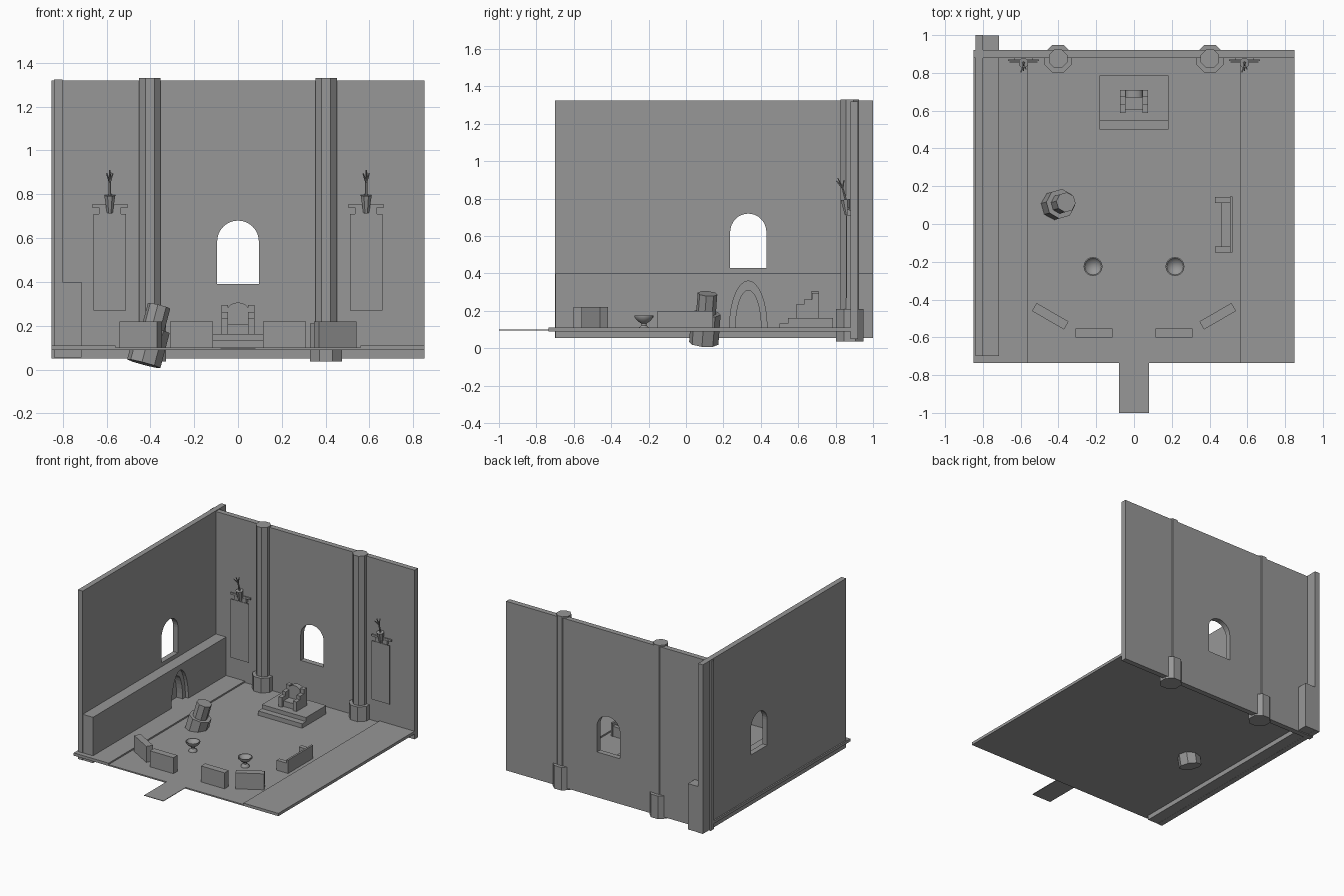
import bpy, bmesh, math
from mathutils import Vector, Matrix

cube = bpy.data.objects.get("Cube")
if cube:
    bpy.data.objects.remove(cube, do_unlink=True)

stone = bpy.data.materials.new("grey stone")
stone.use_nodes = True
stone.diffuse_color = (0.31, 0.31, 0.31, 1)
stone.node_tree.nodes["Principled BSDF"].inputs["Base Color"].default_value = (0.31, 0.31, 0.31, 1)


def finish(name, bm, smooth=False):
    bmesh.ops.recalc_face_normals(bm, faces=bm.faces)
    mesh = bpy.data.meshes.new(name)
    bm.to_mesh(mesh)
    bm.free()
    mesh.materials.append(stone)
    obj = bpy.data.objects.new(name, mesh)
    bpy.context.collection.objects.link(obj)
    if smooth:
        bpy.ops.object.select_all(action="DESELECT")
        obj.select_set(True)
        bpy.context.view_layer.objects.active = obj
        bpy.ops.object.shade_smooth_by_angle(angle=math.radians(40))
    return obj


def box(name, x, y, z, turn=0):
    """Box from (min, max) ranges, turned about its own vertical axis."""
    bm = bmesh.new()
    centre = Vector([(a + b) / 2 for a, b in (x, y, z)])
    size = Vector([b - a for a, b in (x, y, z)])
    bmesh.ops.create_cube(bm, size=1, matrix=Matrix.Translation(centre)
                          @ Matrix.Rotation(turn, 4, "Z") @ Matrix.Diagonal(size).to_4x4())
    return finish(name, bm)


def prism(name, outline, axis, lo, hi):
    """Extrude a 2D outline (across, up) along x or y."""
    bm = bmesh.new()
    place = (lambda u, v, d: (d, u, v)) if axis == "x" else (lambda u, v, d: (u, d, v))
    rings = [[bm.verts.new(place(u, v, d)) for u, v in outline] for d in (lo, hi)]
    bm.faces.new(rings[0])
    bm.faces.new(rings[1])
    for i in range(len(outline)):
        j = (i + 1) % len(outline)
        bm.faces.new((rings[0][i], rings[0][j], rings[1][j], rings[1][i]))
    return finish(name, bm)


def arch(centre, half, bottom, spring, top, steps=16):
    angles = [math.pi * i / steps for i in range(steps + 1)]
    pts = [(centre + half * math.cos(a), spring + (top - spring) * math.sin(a)) for a in angles]
    if bottom < spring:
        pts += [(centre - half, bottom), (centre + half, bottom)]
    return pts


def cut(obj, cutter):
    cutter.hide_render = True
    mod = obj.modifiers.new("opening", "BOOLEAN")
    mod.operation, mod.solver, mod.object = "DIFFERENCE", "EXACT", cutter
    bpy.context.view_layer.objects.active = obj
    bpy.ops.object.modifier_apply(modifier=mod.name)
    bpy.data.objects.remove(cutter, do_unlink=True)


def rod(name, start, end, r1, r2, sides=8):
    """Tapered prism between two points."""
    a, b = Vector(start), Vector(end)
    turn = (b - a).to_track_quat("Z", "Y").to_matrix().to_4x4()
    bm = bmesh.new()
    bmesh.ops.create_cone(bm, cap_ends=True, segments=sides, radius1=r1, radius2=r2,
                          depth=(b - a).length, matrix=Matrix.Translation((a + b) / 2) @ turn
                          @ Matrix.Rotation(math.pi / sides, 4, "Z"))
    return finish(name, bm)


def lathe(name, x, y, profile, sides=20):
    bm = bmesh.new()
    verts = [bm.verts.new((r, 0, z)) for r, z in profile]
    edges = [bm.edges.new(pair) for pair in zip(verts, verts[1:])]
    bmesh.ops.spin(bm, geom=verts + edges, cent=(0, 0, 0), axis=(0, 0, 1),
                   angle=math.tau, steps=sides)
    bmesh.ops.remove_doubles(bm, verts=bm.verts, dist=0.0005)
    bmesh.ops.translate(bm, verts=bm.verts, vec=(x, y, 0))
    return finish(name, bm, True)


# Floor: centre slab and entry path
box("floor", (-0.56, 0.56), (-0.735, 0.92), (0.09, 0.1))
box("entry_path", (-0.08, 0.08), (-1, -0.735), (0.096, 0.1))

# Walls with arched windows
back_wall = box("back_wall", (-0.85, 0.85), (0.88, 0.92), (0.05, 1.32))
cut(back_wall, prism("cutter", arch(0, 0.095, 0.39, 0.585, 0.68), "y", 0.8, 1))
side_wall = box("side_wall", (-0.84, -0.8), (-0.7, 1), (0.055, 1.325))
cut(side_wall, prism("cutter", arch(0.333, 0.097, 0.43, 0.62, 0.72), "x", -0.9, -0.75))

# Side ledge with stepped arched doorway niche
ledge = box("side_ledge", (-0.839, -0.715), (-0.699, 0.999), (0.056, 0.4))
cut(ledge, prism("cutter", arch(0.333, 0.1, 0.11, 0.11, 0.36), "x", -0.74, -0.6))
cut(ledge, prism("cutter", arch(0.333, 0.068, 0.11, 0.11, 0.31), "x", -0.79, -0.6))

for side, label in ((-1, "right"), (1, "left")):
    def span(a, b):
        return tuple(sorted((side * a, side * b)))

    # Raised floor strips
    box(f"{label}_floor_strip", span(0.56, 0.85), (-0.735, 0.92), (0.09, 0.111))

    # Columns
    cx = side * 0.402
    rod(f"{label}_column_base", (cx, 0.875, 0.037), (cx, 0.875, 0.21), 0.079, 0.079)
    rod(f"{label}_column_shaft", (cx, 0.875, 0.2), (cx, 0.875, 1.33), 0.053, 0.053)

    # Hanging banner and its rail
    bx = side * 0.585
    box(f"{label}_banner", span(0.51, 0.66), (0.856, 0.861), (0.27, 0.71))
    box(f"{label}_banner_rail", span(0.503, 0.667), (0.862, 0.872), (0.74, 0.754))
    box(f"{label}_banner_mount", span(0.535, 0.635), (0.86, 0.88), (0.71, 0.74))

    # Wall torch with branching tip
    rod(f"{label}_torch_cup", (bx, 0.862, 0.715), (bx, 0.852, 0.795), 0.014, 0.027)
    rod(f"{label}_torch_stem", (bx, 0.855, 0.79), (bx, 0.835, 0.865), 0.007, 0.005, 6)
    for dx, dy, z in ((-0.014, 0.805, 0.895), (0.014, 0.82, 0.895), (0, 0.812, 0.91), (0.004, 0.845, 0.9)):
        rod(f"{label}_torch_prong", (bx, 0.838, 0.855), (bx + dx, dy, z), 0.005, 0.003, 5)

    # Low barriers
    box(f"{label}_front_barrier", span(0.115, 0.31), (-0.602, -0.553), (0.1, 0.22))
    mx = side * 0.443
    box(f"{label}_angled_barrier", (mx - 0.098, mx + 0.098), (-0.513, -0.464), (0.1, 0.22),
        side * math.radians(30))

    # Fire bowls
    lathe(f"{label}_fire_bowl", side * 0.217, -0.225,
          [(0, 0.1), (0.03, 0.1), (0.028, 0.11), (0.014, 0.122), (0.014, 0.132), (0.034, 0.146),
           (0.05, 0.165), (0.05, 0.174), (0.044, 0.174), (0.032, 0.158), (0, 0.149)])

    # Stepped throne arm
    prism(f"{label}_throne_arm", [(0.587, 0.16), (0.587, 0.235), (0.63, 0.235), (0.63, 0.262), (0.675, 0.262),
          (0.675, 0.295), (0.71, 0.295), (0.71, 0.16)], "x", *span(0.045, 0.075))

# Throne platform, seat and arched back
box("platform_step", (-0.183, 0.183), (0.5, 0.55), (0.1, 0.133))
box("platform", (-0.183, 0.183), (0.545, 0.785), (0.1, 0.163))
box("throne_seat", (-0.046, 0.046), (0.605, 0.7), (0.16, 0.205))
prism("throne_back", arch(0, 0.046, 0.16, 0.275, 0.306), "y", 0.67, 0.709)

# Tilted broken column
foot, head = Vector((-0.43, 0.095, 0.027)), Vector((-0.36, 0.115, 0.292))
rod("broken_column_base", foot, foot.lerp(head, 0.6), 0.079, 0.079)
rod("broken_column_shaft", foot.lerp(head, 0.5), head, 0.053, 0.053)

# Overturned bench
box("bench_top", (0.508, 0.522), (-0.152, 0.145), (0.1, 0.2))
box("bench_rail", (0.46, 0.51), (-0.12, 0.11), (0.1, 0.125))
for end, y in (("front", (-0.152, -0.12)), ("rear", (0.11, 0.142))):
    box(f"bench_{end}_leg", (0.428, 0.51), y, (0.1, 0.175))
